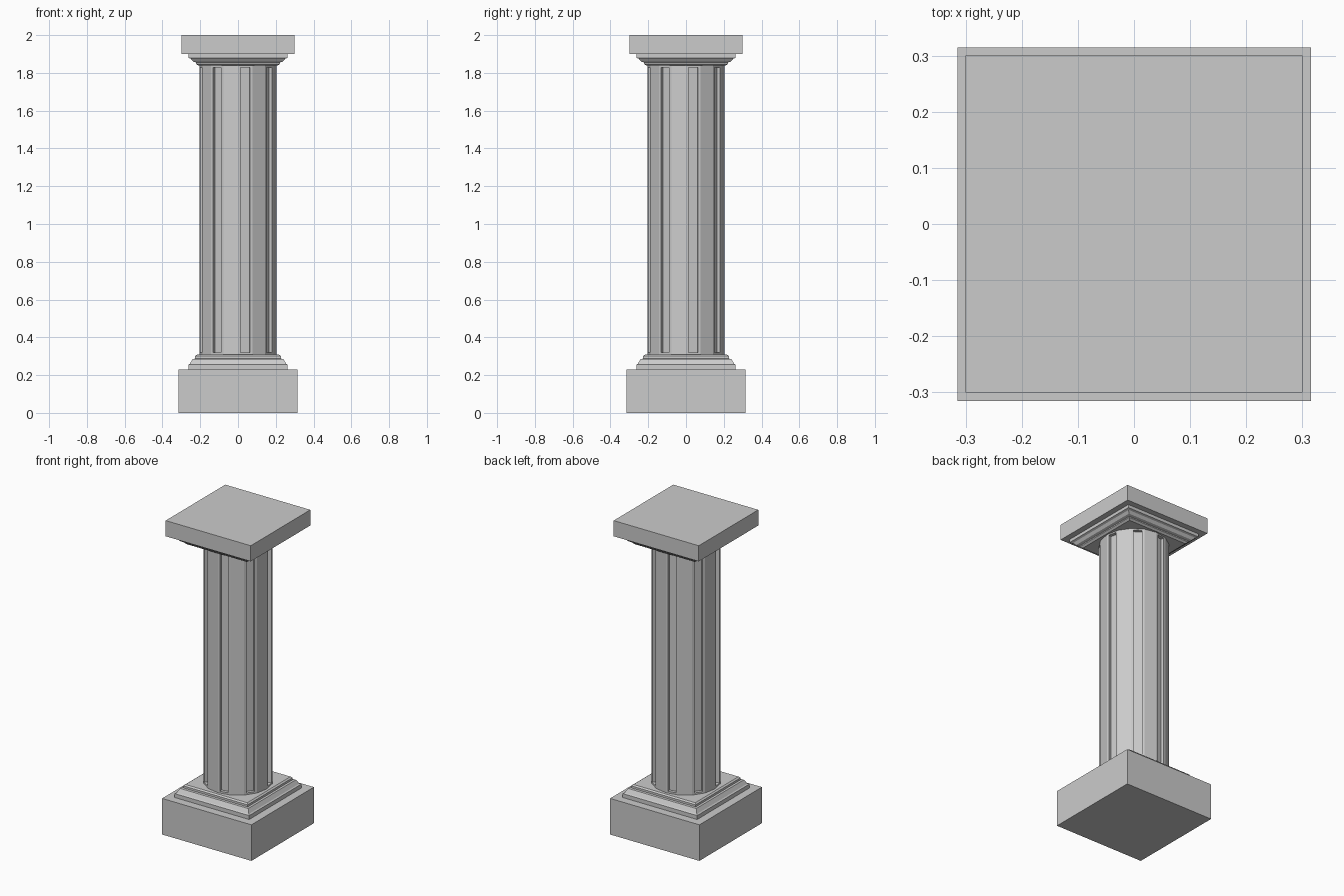
import bpy, bmesh, math

if "Cube" in bpy.data.objects:
    bpy.data.objects.remove(bpy.data.objects["Cube"])


def finish(bm, name):
    bmesh.ops.recalc_face_normals(bm, faces=bm.faces)
    me = bpy.data.meshes.new(name)
    bm.to_mesh(me)
    bm.free()
    ob = bpy.data.objects.new(name, me)
    bpy.context.collection.objects.link(ob)
    return ob


def stack(name, profile, sides, turn=0.0):
    """Loft regular polygon rings from (radius, z) pairs and cap both ends."""
    bm = bmesh.new()
    rings = [[bm.verts.new((r * math.cos(turn + math.tau * i / sides),
                            r * math.sin(turn + math.tau * i / sides), z))
              for i in range(sides)] for r, z in profile]
    walls = []
    for a, b in zip(rings, rings[1:]):
        for i in range(sides):
            j = (i + 1) % sides
            walls.append(bm.faces.new((a[i], a[j], b[j], b[i])))
    bm.faces.new(rings[0][::-1])
    bm.faces.new(rings[-1])
    return bm, walls


def square_stack(name, profile):
    # Profile gives half widths; the ring radius is the half diagonal
    bm, _ = stack(name, [(h * math.sqrt(2), z) for h, z in profile], 4, math.pi / 4)
    return finish(bm, name)


# Plinth and stepped base moulding
square_stack("plinth", [(0.315, 0), (0.315, 0.23)])
square_stack("base_moulding", [(0.263, 0.23), (0.263, 0.255), (0.255, 0.26),
                               (0.24, 0.285), (0.227, 0.287), (0.227, 0.3),
                               (0.218, 0.308)])

# Sixteen sided shaft with a recessed flute in every other face
bm, walls = stack("shaft", [(0.203, 0.305), (0.203, 1.843)], 16)
bm.normal_update()
flutes = walls[0::2]
bmesh.ops.inset_individual(bm, faces=flutes, thickness=0.02, depth=0)
bm.normal_update()
normals = [(f, f.normal.copy()) for f in flutes]
for f, n in normals:
    new = bmesh.ops.extrude_discrete_faces(bm, faces=[f])["faces"][0]
    bmesh.ops.translate(bm, verts=new.verts, vec=n * -0.02)
finish(bm, "fluted_shaft")

# Capital moulding and top slab
square_stack("capital_moulding", [(0.21, 1.838), (0.222, 1.848), (0.222, 1.855),
                                  (0.238, 1.86), (0.25, 1.875), (0.263, 1.88),
                                  (0.263, 1.9)])
square_stack("abacus_slab", [(0.30, 1.9), (0.30, 2.0)])
